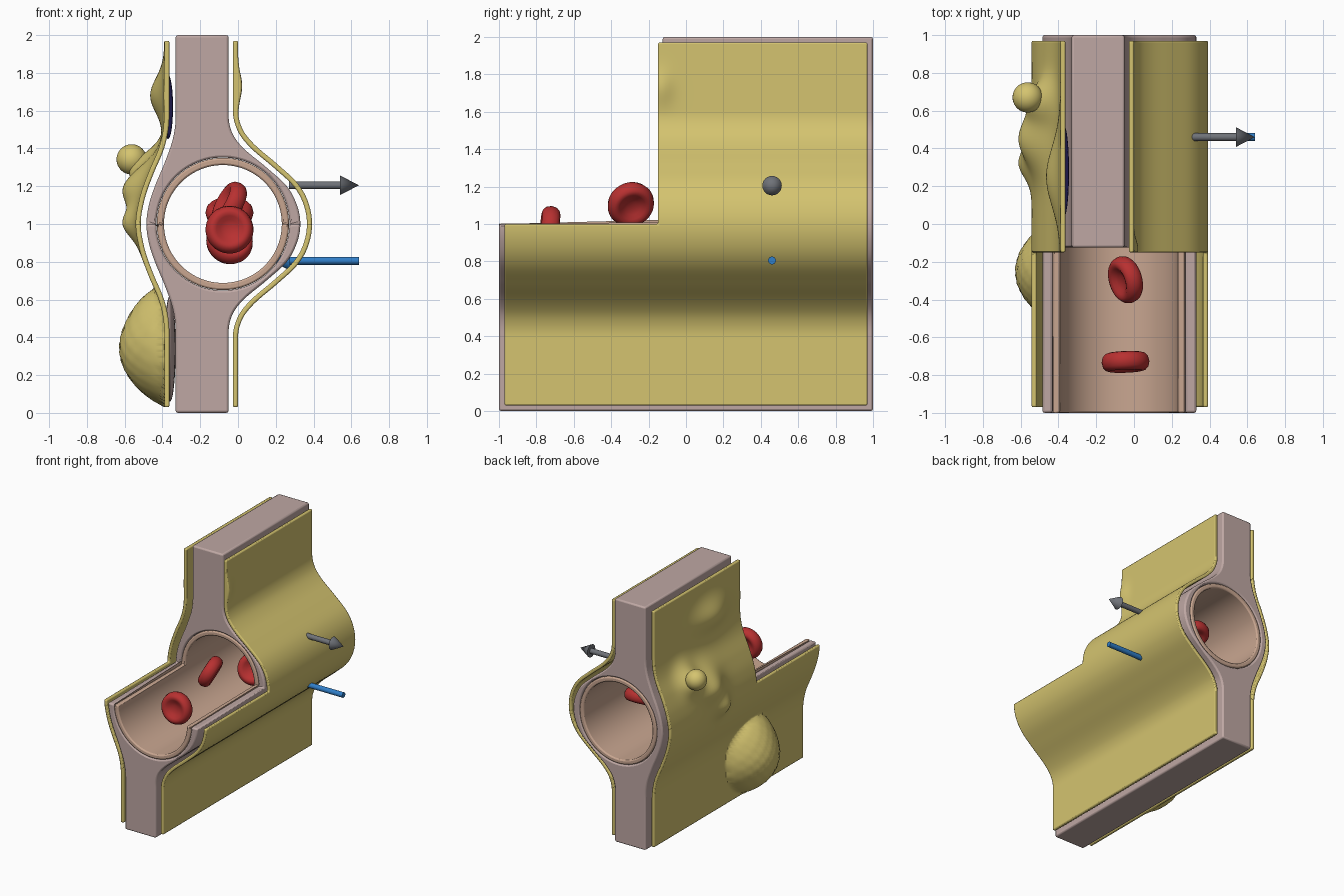
import bpy, bmesh, math
from mathutils import Vector

if "Cube" in bpy.data.objects:
    bpy.data.objects.remove(bpy.data.objects["Cube"])


def paint(ob, color, angle=35):
    mat = bpy.data.materials.get(str(color)) or bpy.data.materials.new(str(color))
    mat.diffuse_color = (*color, 1)
    mat.use_nodes = True
    mat.node_tree.nodes["Principled BSDF"].inputs["Base Color"].default_value = mat.diffuse_color
    ob.data.materials.clear()
    ob.data.materials.append(mat)
    bpy.ops.object.select_all(action='DESELECT')
    ob.select_set(True)
    bpy.context.view_layer.objects.active = ob
    bpy.ops.object.shade_smooth_by_angle(angle=math.radians(angle))
    return ob


def finish(name, bm):
    bmesh.ops.recalc_face_normals(bm, faces=bm.faces[:])
    me = bpy.data.meshes.new(name)
    bm.to_mesh(me)
    bm.free()
    ob = bpy.data.objects.new(name, me)
    bpy.context.collection.objects.link(ob)
    return ob


def cut(ob, cutter):
    m = ob.modifiers.new("cut", 'BOOLEAN')
    m.operation, m.solver, m.object = 'DIFFERENCE', 'EXACT', cutter
    bpy.context.view_layer.objects.active = ob
    bpy.ops.object.modifier_apply(modifier=m.name)
    bpy.data.objects.remove(cutter)


def soften(ob, width):
    m = ob.modifiers.new("soft_edges", 'BEVEL')
    m.width, m.segments, m.angle_limit = width, 2, math.radians(65)
    m.limit_method = 'ANGLE'


def box(lo, hi):
    c = [(a + b) / 2 for a, b in zip(lo, hi)]
    bpy.ops.mesh.primitive_cube_add(size=1, location=c)
    ob = bpy.context.object
    ob.scale = [b - a for a, b in zip(lo, hi)]
    bpy.ops.object.transform_apply(location=True, rotation=True, scale=True)
    return ob


def y_cylinder(r, length):
    bpy.ops.mesh.primitive_cylinder_add(vertices=96, radius=r, depth=length,
                                        location=(-0.08, 0, 1), rotation=(math.pi / 2, 0, 0))
    bpy.ops.object.transform_apply(location=True, rotation=True, scale=True)
    return bpy.context.object


def profile(pts):
    """Smooth x as a function of z, mirrored about z = 1."""
    def f(z):
        d = abs(z - 1)
        if d >= pts[-1][0]:
            return pts[-1][1]
        i = max(k for k in range(len(pts) - 1) if pts[k][0] <= d)

        def slope(k):
            if k == 0 or k == len(pts) - 1:
                return 0
            return (pts[k + 1][1] - pts[k - 1][1]) / (pts[k + 1][0] - pts[k - 1][0])
        h = pts[i + 1][0] - pts[i][0]
        t = (d - pts[i][0]) / h
        return ((2*t**3 - 3*t*t + 1) * pts[i][1] + (t**3 - 2*t*t + t) * h * slope(i)
                + (3*t*t - 2*t**3) * pts[i + 1][1] + (t**3 - t*t) * h * slope(i + 1))
    return f


body_l = profile([(0, -.485), (.1, -.472), (.2, -.44), (.32, -.39), (.45, -.345), (.57, -.33)])
body_r = profile([(0, .33), (.1, .312), (.2, .258), (.3, .15), (.4, .03), (.48, -.03), (.58, -.05)])
sheet_l = profile([(0, -.542), (.14, -.52), (.27, -.475), (.4, -.42), (.5, -.396), (.6, -.39)])
sheet_r = profile([(0, .392), (.12, .37), (.22, .312), (.32, .205), (.42, .088), (.5, .025), (.6, 0)])

PINK, PEACH, YELLOW, RED = (.52, .39, .37), (.58, .38, .28), (.66, .55, .16), (.48, .03, .03)

# tissue wall with round channel and stepped cutaway
bm = bmesh.new()
zs = [i / 80 for i in range(161)]
loop = [(body_l(z), z) for z in zs] + [(body_r(z), z) for z in reversed(zs)]
face = bm.faces.new([bm.verts.new((x, -1, z)) for x, z in loop])
new = bmesh.ops.extrude_face_region(bm, geom=[face])['geom']
bmesh.ops.translate(bm, vec=(0, 2, 0), verts=[v for v in new if isinstance(v, bmesh.types.BMVert)])
wall = finish("tissue_wall", bm)
cut(wall, y_cylinder(.352, 3))
cut(wall, box((-1, -2, 1), (1, -.125, 3)))
soften(wall, .012)
paint(wall, PINK)

# vessel lining
lining = y_cylinder(.35, 2)
lining.name = "vessel_lining"
cut(lining, y_cylinder(.312, 3))
cut(lining, box((-1, -2, 1), (1, -.125, 3)))
soften(lining, .01)
paint(lining, PEACH)

# bumps on the outer cell sheets: (y, z, height, y spread, z spread)
BUMPS_L = [(.45, 1.2, .105, .16, .13), (.65, 1.31, .095, .1, .1),
           (.32, 1.0, .065, .1, .09), (.25, 1.68, .075, .22, .13)]
BUMPS_R = [(-.13, 1.73, .022, .06, .09)]


def bump(y, z, bumps):
    return sum(h * math.exp(-((y - a) / sy)**2 - ((z - b) / sz)**2) for a, b, h, sy, sz in bumps)


def left_bump(y, z):
    r2 = ((y + .25) / .29)**2 + ((z - .345) / .31)**2
    dome = 0
    if r2 < 1:
        dome = .238 * (1 - r2)**.8 + .004 * math.sin(y * 75) * math.sin(z * 75) * (1 - r2)**.5
    return bump(y, z, BUMPS_L) + dome


def cell_sheet(name, f, side, extra):
    bm = bmesh.new()
    ys = [-.97 + .82 * i / 40 for i in range(40)] + [-.15 + 1.12 * i / 54 for i in range(55)]
    zs = [1 + .97 * i / 60 for i in range(-60, 61)]
    outer, pair = [], {}

    def vert(i, j):
        if (i, j) not in pair:
            y, z = ys[i], zs[j]
            x = f(z)
            n = Vector((1, 0, -(f(z + .005) - f(z - .005)) / .01)).normalized() * side
            pair[i, j] = (bm.verts.new((x + side * extra(y, z), y, z)),
                          bm.verts.new(Vector((x, y, z)) - n * .027))
        return pair[i, j]
    for i in range(len(ys) - 1):
        for j in range(len(zs) - 1):
            if i < 40 and j >= 60:
                continue
            q = [vert(i, j), vert(i + 1, j), vert(i + 1, j + 1), vert(i, j + 1)]
            outer.append(bm.faces.new([a for a, b in q]))
            bm.faces.new([b for a, b in reversed(q)])
    twin = {a: b for a, b in pair.values()}
    rim = [e for e in bm.edges if e.is_boundary and e.verts[0] in twin]
    for e in rim:
        a, b = e.verts
        bm.faces.new((a, b, twin[b], twin[a]))
    ob = paint(finish(name, bm), YELLOW, 50)
    soften(ob, .008)


cell_sheet("left_cell_sheet", sheet_l, -1, left_bump)
cell_sheet("right_cell_sheet", sheet_r, 1, lambda y, z: bump(y, z, BUMPS_R))


# budding droplet, and cell contents seen in the left gap
def ball(name, loc, size, color):
    bpy.ops.mesh.primitive_uv_sphere_add(segments=40, ring_count=24, radius=1, location=loc)
    ob = bpy.context.object
    ob.name, ob.scale = name, size
    paint(ob, color)


ball("droplet", (-.563, .67, 1.342), (.08, .08, .08), YELLOW)
ball("cell_nucleus", (-.37, .28, 1.62), (.026, .24, .17), (.05, .04, .3))
ball("lower_cell_contents", (-.36, -.25, .34), (.03, .24, .28), PINK)


# biconcave red blood cells
def blood_cell(i, loc, axis):
    half = [(0, .018), (.025, .019), (.05, .028), (.07, .041), (.088, .049), (.105, .044), (.12, .028)]
    prof = half + [(.127, 0)] + [(r, -h) for r, h in reversed(half)]
    bm = bmesh.new()
    vs = [bm.verts.new((r, 0, h)) for r, h in prof]
    es = [bm.edges.new(p) for p in zip(vs, vs[1:])]
    bmesh.ops.spin(bm, geom=vs + es, cent=(0, 0, 0), axis=(0, 0, 1), angle=2 * math.pi, steps=40)
    bmesh.ops.remove_doubles(bm, verts=bm.verts[:], dist=1e-4)
    ob = finish(f"red_blood_cell_{i}", bm)
    ob.location = loc
    ob.rotation_mode = 'QUATERNION'
    ob.rotation_quaternion = Vector((0, 0, 1)).rotation_difference(Vector(axis).normalized())
    paint(ob, RED, 60)


for i, (loc, axis) in enumerate([((-.045, -.73, .97), (.04, -1, .1)),
                                 ((-.045, -.295, 1.105), (-.82, -.25, .45)),
                                 ((-.045, .27, .91), (.25, -.9, .3)),
                                 ((-.045, .65, 1.06), (0, -.4, .92))]):
    blood_cell(i + 1, loc, axis)


# exchange arrows: grey points outward, blue points inward
def arrow(name, z, x0, x1, color):
    d = 1 if x1 > x0 else -1
    neck = x1 - d * .1
    bm = bmesh.new()
    ring = [(x0, 0), (x0, .021), (neck, .021), (neck, .052), (x1, 0)]
    vs = [bm.verts.new((x, .46, z + r)) for x, r in ring]
    es = [bm.edges.new(p) for p in zip(vs, vs[1:])]
    bmesh.ops.spin(bm, geom=vs + es, cent=(0, .46, z), axis=(1, 0, 0), angle=2 * math.pi, steps=24)
    bmesh.ops.remove_doubles(bm, verts=bm.verts[:], dist=1e-4)
    paint(finish(name, bm), color)


arrow("outward_arrow", 1.205, .27, .64, (.16, .17, .19))
arrow("inward_arrow", .805, .64, .175, (.03, .21, .58))
